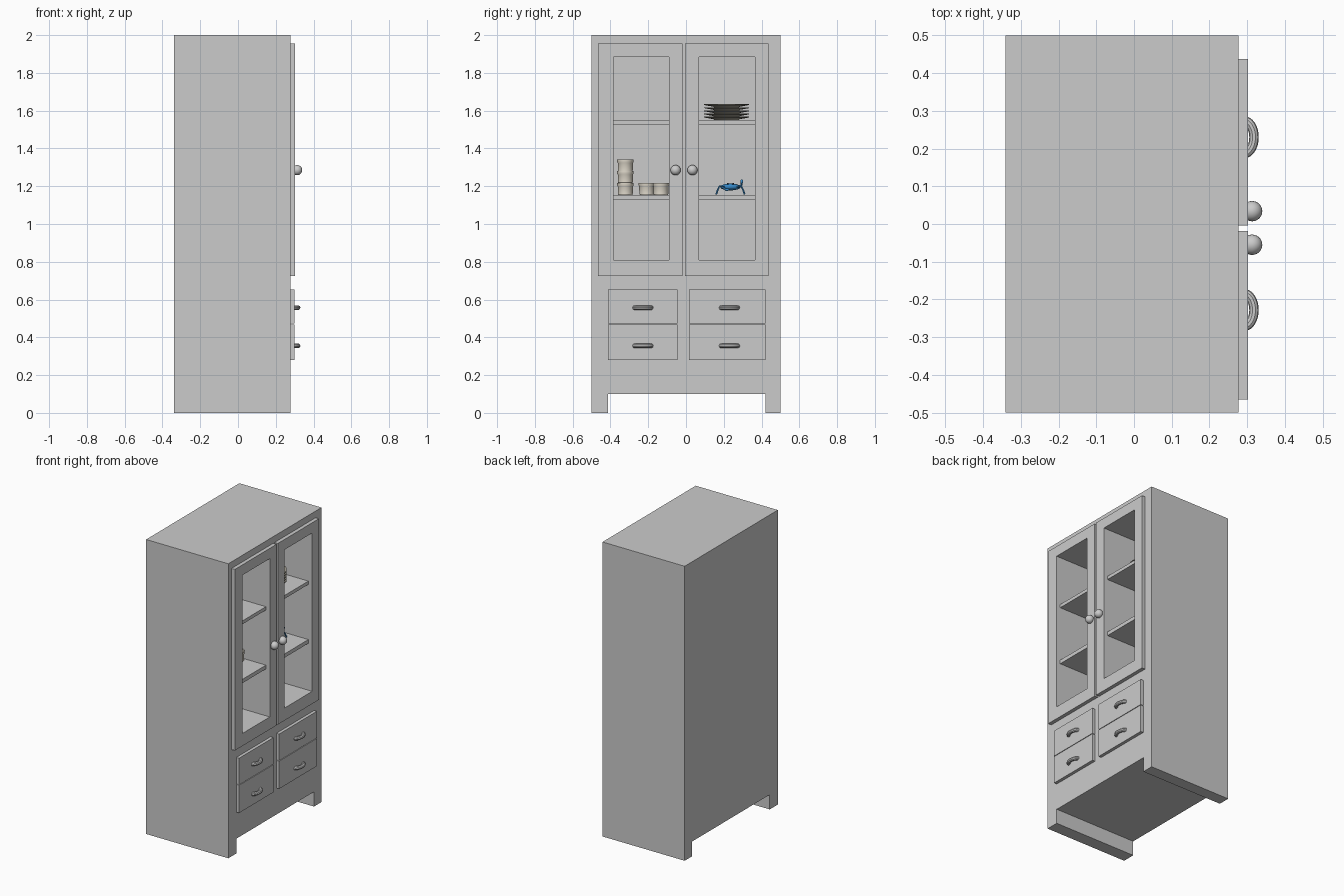
import bpy, bmesh, math
from mathutils import Matrix, Vector

if "Cube" in bpy.data.objects:
    bpy.data.objects.remove(bpy.data.objects["Cube"])


def material(name, rgb):
    m = bpy.data.materials.new(name)
    m.diffuse_color = (*rgb, 1)
    m.use_nodes = True
    m.node_tree.nodes["Principled BSDF"].inputs["Base Color"].default_value = m.diffuse_color
    return m


def add_object(name, bm, mat=None, smooth=False):
    bmesh.ops.recalc_face_normals(bm, faces=bm.faces)
    me = bpy.data.meshes.new(name)
    bm.to_mesh(me)
    bm.free()
    ob = bpy.data.objects.new(name, me)
    bpy.context.collection.objects.link(ob)
    if mat:
        me.materials.append(mat)
    if smooth:
        bpy.ops.object.select_all(action='DESELECT')
        ob.select_set(True)
        bpy.context.view_layer.objects.active = ob
        bpy.ops.object.shade_smooth_by_angle(angle=math.radians(35))
    return ob


def box(name, x, y, z):
    bm = bmesh.new()
    size = (x[1] - x[0], y[1] - y[0], z[1] - z[0])
    mid = [(a[0] + a[1]) / 2 for a in (x, y, z)]
    bmesh.ops.create_cube(bm, size=1, matrix=Matrix.Translation(mid) @ Matrix.Diagonal((*size, 1)))
    return add_object(name, bm)


def cut(target, cutters):
    for c in cutters:
        mod = target.modifiers.new("cut", 'BOOLEAN')
        mod.operation, mod.solver, mod.object = 'DIFFERENCE', 'EXACT', c
    deps = bpy.context.evaluated_depsgraph_get()
    mesh = bpy.data.meshes.new_from_object(target.evaluated_get(deps))
    target.modifiers.clear()
    target.data = mesh
    for c in cutters:
        bpy.data.objects.remove(c)


def lathe(name, profile, loc, mat, steps=32):
    bm = bmesh.new()
    vs = [bm.verts.new((r, 0, z)) for r, z in profile]
    es = [bm.edges.new(p) for p in zip(vs, vs[1:])]
    bmesh.ops.spin(bm, geom=vs + es, cent=(0, 0, 0), axis=(0, 0, 1),
                   angle=math.tau, steps=steps, use_duplicate=False)
    bmesh.ops.remove_doubles(bm, verts=bm.verts, dist=1e-5)
    bmesh.ops.translate(bm, verts=bm.verts, vec=loc)
    return add_object(name, bm, mat, True)


def ball(name, loc, scale, mat=None, seg=24):
    bm = bmesh.new()
    bmesh.ops.create_uvsphere(bm, u_segments=seg, v_segments=seg // 2, radius=1,
                              matrix=Matrix.Translation(loc) @ Matrix.Diagonal((*scale, 1)))
    return add_object(name, bm, mat, True)


def tube(name, points, radius, mat=None):
    cu = bpy.data.curves.new(name, 'CURVE')
    cu.dimensions = '3D'
    cu.bevel_depth, cu.bevel_resolution, cu.use_fill_caps = radius, 3, True
    sp = cu.splines.new('POLY')
    sp.points.add(len(points) - 1)
    for p, co in zip(sp.points, points):
        p.co = (*co, 1)
    tmp = bpy.data.objects.new(name, cu)
    bpy.context.collection.objects.link(tmp)
    deps = bpy.context.evaluated_depsgraph_get()
    me = bpy.data.meshes.new_from_object(tmp.evaluated_get(deps))
    bpy.data.objects.remove(tmp)
    bm = bmesh.new()
    bm.from_mesh(me)
    return add_object(name, bm, mat, True)


cream = material("cream", (0.78, 0.73, 0.63))
stone = material("stone", (0.36, 0.34, 0.28))
blue = material("blue", (0.04, 0.27, 0.62))
dark = material("dark", (0.02, 0.04, 0.08))

FRONT = 0.277
WIN_Z = (0.81, 1.885)
sides = {  # door span, window span, drawer span, knob y, handle y
    "left": ((-0.465, -0.018), (-0.385, -0.09), (-0.413, -0.045), -0.055, -0.228),
    "right": ((-0.004, 0.437), (0.07, 0.365), (0.015, 0.42), 0.034, 0.23),
}

# carcass with leg gap and two display compartments
carcass = box("cabinet_body", (-0.34, FRONT), (-0.5, 0.5), (0, 2))
cut(carcass, [box("leg_gap", (-1, 1), (-0.413, 0.42), (-0.1, 0.1))] +
    [box("compartment", (-0.315, 0.5), s[1], WIN_Z) for s in sides.values()])

for side, (door_y, win_y, drawer_y, knob_y, handle_y) in sides.items():
    # framed door
    door = box(side + "_door", (FRONT, 0.302), door_y, (0.725, 1.955))
    cut(door, [box("window", (0, 1), win_y, WIN_Z)])
    ball(side + "_door_knob", (0.313, knob_y, 1.285), (0.027,) * 3)
    # shelves
    for label, z in (("upper", (1.528, 1.551)), ("lower", (1.128, 1.154))):
        box(f"{side}_{label}_shelf", (-0.32, FRONT - 0.004), win_y, z)
    # drawers with bow handles
    for label, z, hz in (("lower", (0.28, 0.468), 0.355), ("upper", (0.472, 0.652), 0.557)):
        box(f"{side}_{label}_drawer", (FRONT, 0.298), drawer_y, z)
        arc = [(0.290 + 0.028 * math.sin(a), handle_y - 0.044 * math.cos(a), hz)
               for a in (math.pi * i / 16 for i in range(17))]
        tube(f"{side}_{label}_drawer_handle", arc, 0.0125)

# stack of plates
plate = [(0, 0), (0.065, 0), (0.07, 0.004), (0.119, 0.013), (0.119, 0.017),
         (0.068, 0.008), (0, 0.007)]
for i in range(5):
    lathe(f"plate_{i + 1}", plate, (0.07, 0.215, 1.551 + 0.0165 * i), stone)

# cups: one stack of three and two singles
cup = [(0, 0), (0.036, 0), (0.039, 0.004), (0.040, 0.045), (0.043, 0.050), (0.043, 0.064),
       (0.039, 0.064), (0.036, 0.01), (0, 0.008)]
spots = [(-0.321, i) for i in range(3)] + [(-0.208, 0), (-0.133, 0)]
for n, (y, level) in enumerate(spots):
    x = 0.09 if n == 4 else 0.04
    lathe(f"cup_{n + 1}", cup, (x, y, 1.154 + 0.0615 * level), cream)

# blue crab ornament
cx, cy, cz = 0.10, 0.235, 1.196
ball("crab_shell", (cx, cy, cz), (0.04, 0.054, 0.018), blue)
for s in (-1, 1):
    for i, dx in enumerate((-0.03, 0, 0.03)):
        tag = f"{'left' if s < 0 else 'right'}_{i + 1}"
        tube("crab_leg_" + tag,
             [Vector((cx + dx, cy + s * 0.035, cz)), Vector((cx + dx * 1.3, cy + s * 0.058, cz + 0.004)),
              Vector((cx + dx * 1.5, cy + s * 0.069, cz - 0.02)), Vector((cx + dx * 1.6, cy + s * 0.075, 1.157))],
             0.0045, blue)
    # eyes
    ball(f"crab_eye_{1 if s < 0 else 2}", (cx + 0.03, cy + s * 0.014, cz + 0.017), (0.005,) * 3, dark, 12)
# raised claw and resting claw
tube("crab_raised_arm", [(cx + 0.02, cy + 0.04, cz), (cx + 0.03, cy + 0.06, cz + 0.012),
                         (cx + 0.035, cy + 0.058, cz + 0.026)], 0.005, blue)
ball("crab_raised_claw", (cx + 0.036, cy + 0.06, cz + 0.029), (0.008, 0.008, 0.011), blue, 12)
tube("crab_resting_arm", [(cx + 0.02, cy - 0.03, cz), (cx + 0.05, cy - 0.045, cz),
                          (cx + 0.065, cy - 0.025, cz - 0.012)], 0.005, blue)
ball("crab_resting_claw", (cx + 0.066, cy - 0.018, cz - 0.014), (0.008, 0.013, 0.007), blue, 12)
